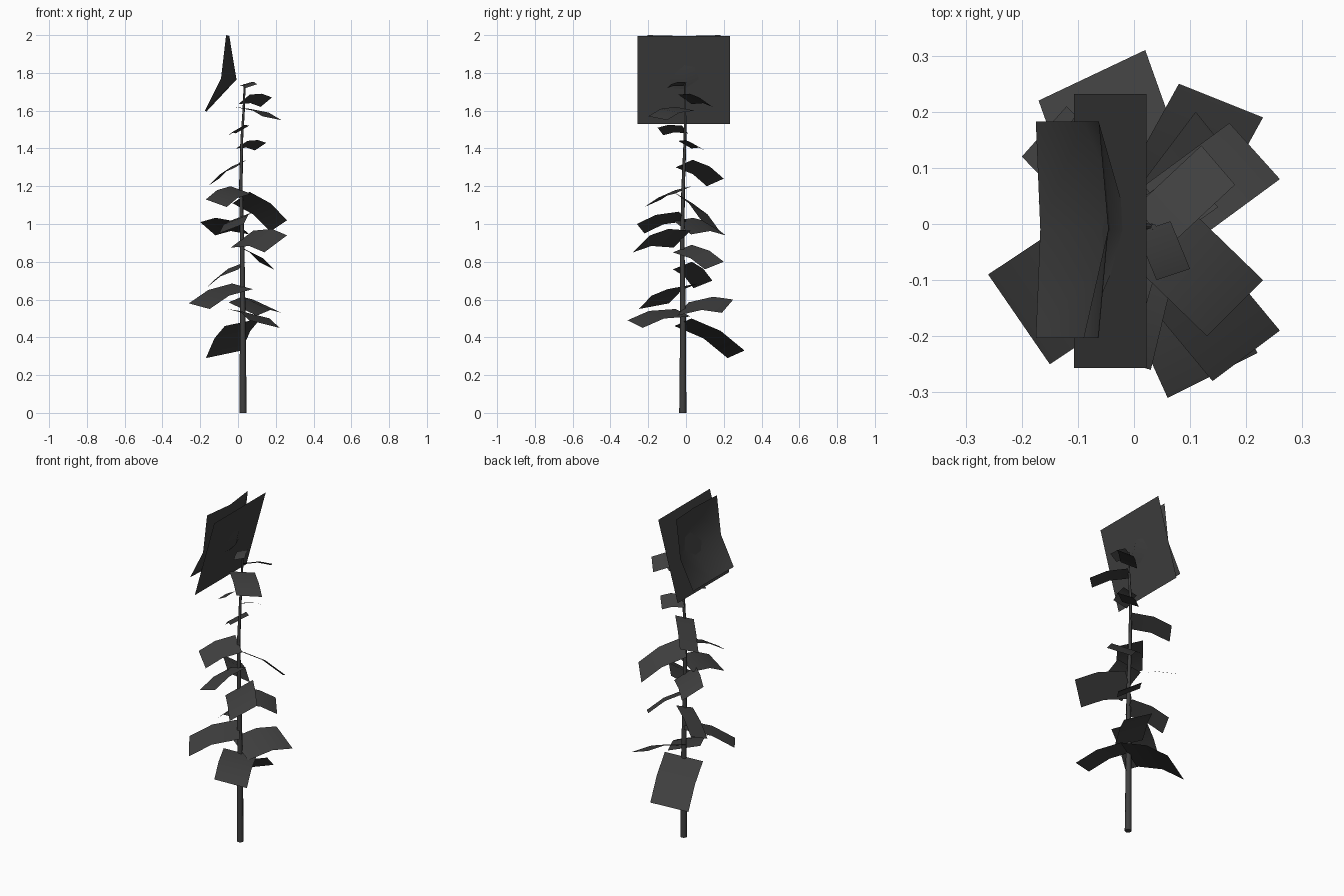
import bpy
import bmesh
import math
from mathutils import Vector

cube = bpy.data.objects.get("Cube")
if cube:
    bpy.data.objects.remove(cube, do_unlink=True)


def make_material(name, colour):
    mat = bpy.data.materials.new(name)
    mat.use_nodes = True
    mat.diffuse_color = colour
    mat.node_tree.nodes["Principled BSDF"].inputs["Base Color"].default_value = colour
    return mat


charcoal = make_material("charcoal grey", (0.05, 0.05, 0.05, 1))


def grid_object(name, rows, closed=False, cap=False):
    """Skin a list of point rows with quads."""
    bm = bmesh.new()
    verts = [[bm.verts.new(p) for p in row] for row in rows]
    count = len(rows[0])
    for low, high in zip(verts, verts[1:]):
        for i in range(count if closed else count - 1):
            j = (i + 1) % count
            bm.faces.new((low[i], low[j], high[j], high[i]))
    if cap:
        bm.faces.new(verts[0][::-1])
        bm.faces.new(verts[-1])
    mesh = bpy.data.meshes.new(name)
    bm.to_mesh(mesh)
    bm.free()
    mesh.materials.append(charcoal)
    obj = bpy.data.objects.new(name, mesh)
    bpy.context.collection.objects.link(obj)
    bpy.ops.object.select_all(action="DESELECT")
    bpy.context.view_layer.objects.active = obj
    obj.select_set(True)
    bpy.ops.object.shade_smooth_by_angle(angle=math.radians(50))
    return obj


# Stem: a tapering tube along a slightly wandering path
STEM = [Vector(p) for p in (
    (0.027, -0.017, 0), (0.025, -0.016, 0.5), (0.022, -0.02, 0.9),
    (0.015, -0.015, 1.2), (0.02, -0.005, 1.45), (0.03, -0.005, 1.6),
    (0.035, -0.005, 1.74))]


def stem_at(z):
    for a, b in zip(STEM, STEM[1:]):
        if z <= b.z:
            return a.lerp(b, (z - a.z) / (b.z - a.z))
    return STEM[-1].copy()


SIDES = 8
rings = []
for p in STEM:
    radius = 0.019 - 0.014 * p.z / STEM[-1].z
    rings.append([p + radius * Vector((math.cos(t), math.sin(t), 0))
                  for t in (math.tau * i / SIDES for i in range(SIDES))])
grid_object("stem", rings, closed=True, cap=True)

# Leaves in hundredths: height on the stem, then the two tip corners
LEAVES = [
    (48, (2, 31, 33), (-17, 22, 29)),
    (53, (6, -31, 49), (22, -23, 45)),
    (55, (8, 25, 60), (23, 19, 53)),
    (67, (-26, -9, 58), (-15, -25, 55)),
    (78, (-13, 14, 70), (-17, 4, 66)),
    (87, (11, 20, 80), (19, 10, 76)),
    (92, (26, -19, 94), (14, -28, 85)),
    (98, (-20, 12, 101), (-12, 21, 94)),
    (104, (3, -26, 100), (-10, -22, 95)),
    (118, (-17, -13, 113), (-6, -22, 109)),
    (114, (26, 8, 102), (17, 18, 96)),
    (132, (-10, 20, 124), (-16, 11, 120)),
    (142, (15, 3, 143), (9, 10, 139)),
    (150, (2, -15, 151), (-5, -12, 147)),
    (161, (23, -10, 155), (13, -20, 157)),
    (166, (18, 7, 167), (12, 14, 162)),
    (174, (10, -8, 174), (4, -10, 172)),
]


def leaf(name, height, corner_a, corner_b):
    a, b = Vector(corner_a) / 100, Vector(corner_b) / 100
    base, tip, half = stem_at(height / 100), (a + b) / 2, (a - b) / 2
    middle = base.lerp(tip, 0.55)
    middle.z += 0.08 * (tip - base).length
    rows = [[p + half, p - half] for p in (base, middle, tip)]
    grid_object(name, rows)


for number, (height, corner_a, corner_b) in enumerate(LEAVES, 1):
    leaf(f"leaf_{number}", height, corner_a, corner_b)

# Flower head: one flat petal sheet and one sheet bulging at its centre
grid_object("flat_petal", [
    [(-0.107, -0.257, 1.53), (-0.107, 0.232, 1.53)],
    [(0.022, -0.257, 1.995), (0.022, 0.232, 1.995)]])

PETAL = [(-0.175, -0.167, 1.6), (-0.09, -0.008, 1.77), (-0.063, -0.046, 2.0)]
grid_object("curved_petal", [
    [(edge, -0.203, z), (centre, -0.01, z - 0.005), (edge, 0.183, z)]
    for edge, centre, z in PETAL])
